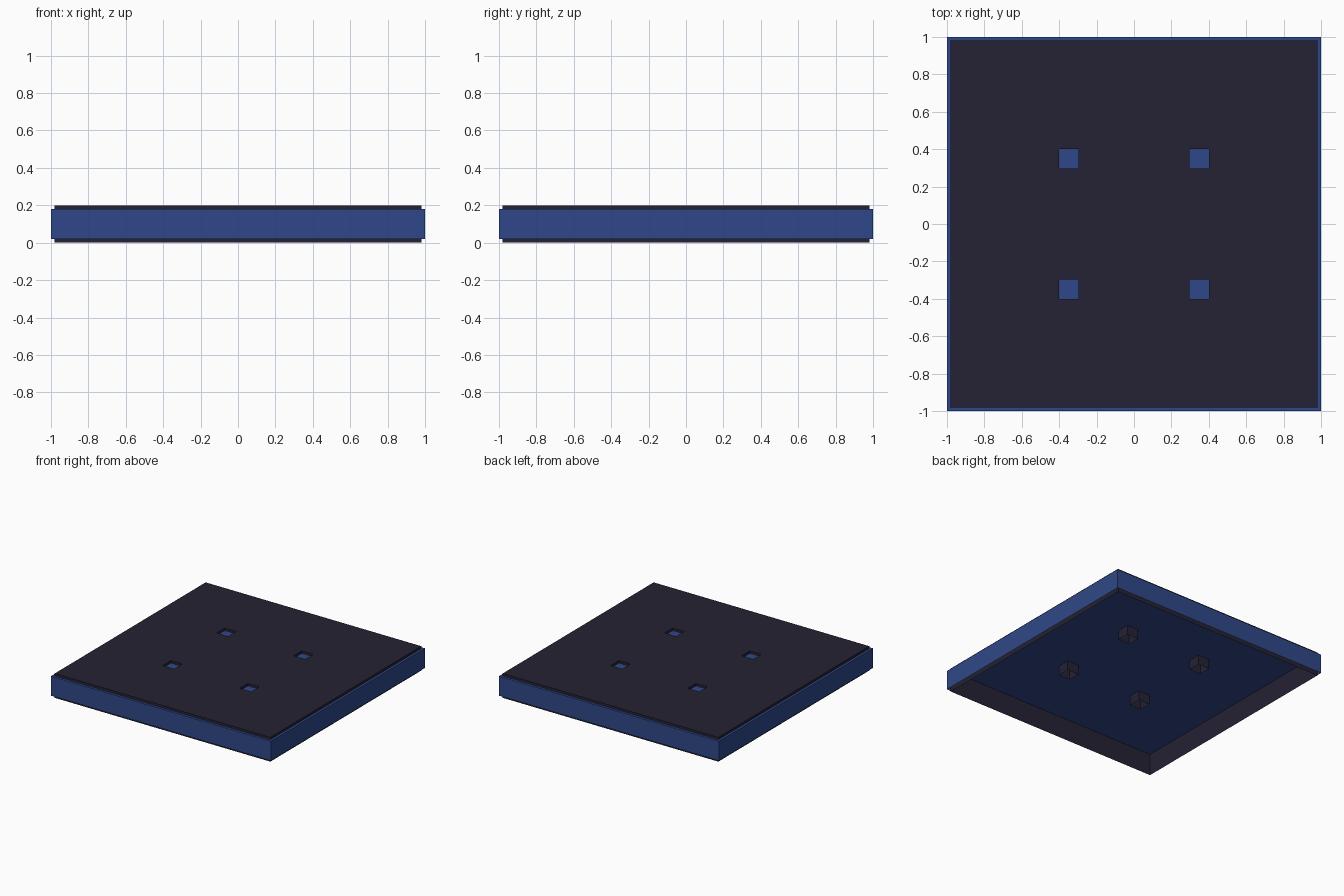
import bpy, bmesh

if "Cube" in bpy.data.objects:
    bpy.data.objects.remove(bpy.data.objects["Cube"])


def material(name, rgb):
    m = bpy.data.materials.new(name)
    m.diffuse_color = (*rgb, 1.0)
    m.use_nodes = True
    m.node_tree.nodes["Principled BSDF"].inputs["Base Color"].default_value = m.diffuse_color
    return m


BLUE = material("deep blue", (0.028, 0.064, 0.25))
DARK = material("dark plum", (0.018, 0.016, 0.033))

HOLES = [(sx * 0.35, sy * 0.35) for sx in (-1, 1) for sy in (-1, 1)]
HOLE_R = 0.052


def make_object(name, bm, mat):
    mesh = bpy.data.meshes.new(name)
    bm.to_mesh(mesh)
    bm.free()
    mesh.materials.append(mat)
    obj = bpy.data.objects.new(name, mesh)
    bpy.context.collection.objects.link(obj)
    return obj


def add_walls(bm, cx, cy, r, z0, z1, inward=False):
    """Four thin upright sheets around a square."""
    ring = [(cx - r, cy - r), (cx + r, cy - r), (cx + r, cy + r), (cx - r, cy + r)]
    for i in range(4):
        (ax, ay), (bx, by) = ring[i], ring[(i + 1) % 4]
        pts = [(ax, ay, z0), (bx, by, z0), (bx, by, z1), (ax, ay, z1)]
        if inward:
            pts.reverse()
        bm.faces.new([bm.verts.new(p) for p in pts])


def add_rect(bm, x0, x1, y0, y1, z):
    """One upward-facing rectangle."""
    pts = [(x0, y0, z), (x1, y0, z), (x1, y1, z), (x0, y1, z)]
    bm.faces.new([bm.verts.new(p) for p in pts])


# Blue outer shell, open underneath
bm = bmesh.new()
add_walls(bm, 0, 0, 1.0, 0.02, 0.18)
add_rect(bm, -1, 1, -1, 1, 0.18)
make_object("outer_shell", bm, BLUE)

# Dark inner skirt that shows above and below the shell
bm = bmesh.new()
add_walls(bm, 0, 0, 0.98, 0.0, 0.2)
make_object("inner_skirt", bm, DARK)

# Dark top sheet: a 5 x 5 grid of cells, leaving out the four square holes
bm = bmesh.new()
lo, hi = 0.35 - HOLE_R, 0.35 + HOLE_R
cuts = [-0.98, -hi, -lo, lo, hi, 0.98]
for i in range(5):
    for j in range(5):
        if not (i in (1, 3) and j in (1, 3)):
            add_rect(bm, cuts[i], cuts[i + 1], cuts[j], cuts[j + 1], 0.2)
bmesh.ops.remove_doubles(bm, verts=bm.verts, dist=1e-4)
bmesh.ops.dissolve_limit(bm, angle_limit=0.01, verts=bm.verts, edges=bm.edges)
make_object("top_sheet", bm, DARK)

# Square sockets lining the holes and hanging below the shell top
bm = bmesh.new()
for x, y in HOLES:
    add_walls(bm, x, y, HOLE_R, 0.1, 0.2, inward=True)
make_object("hole_sockets", bm, DARK)
